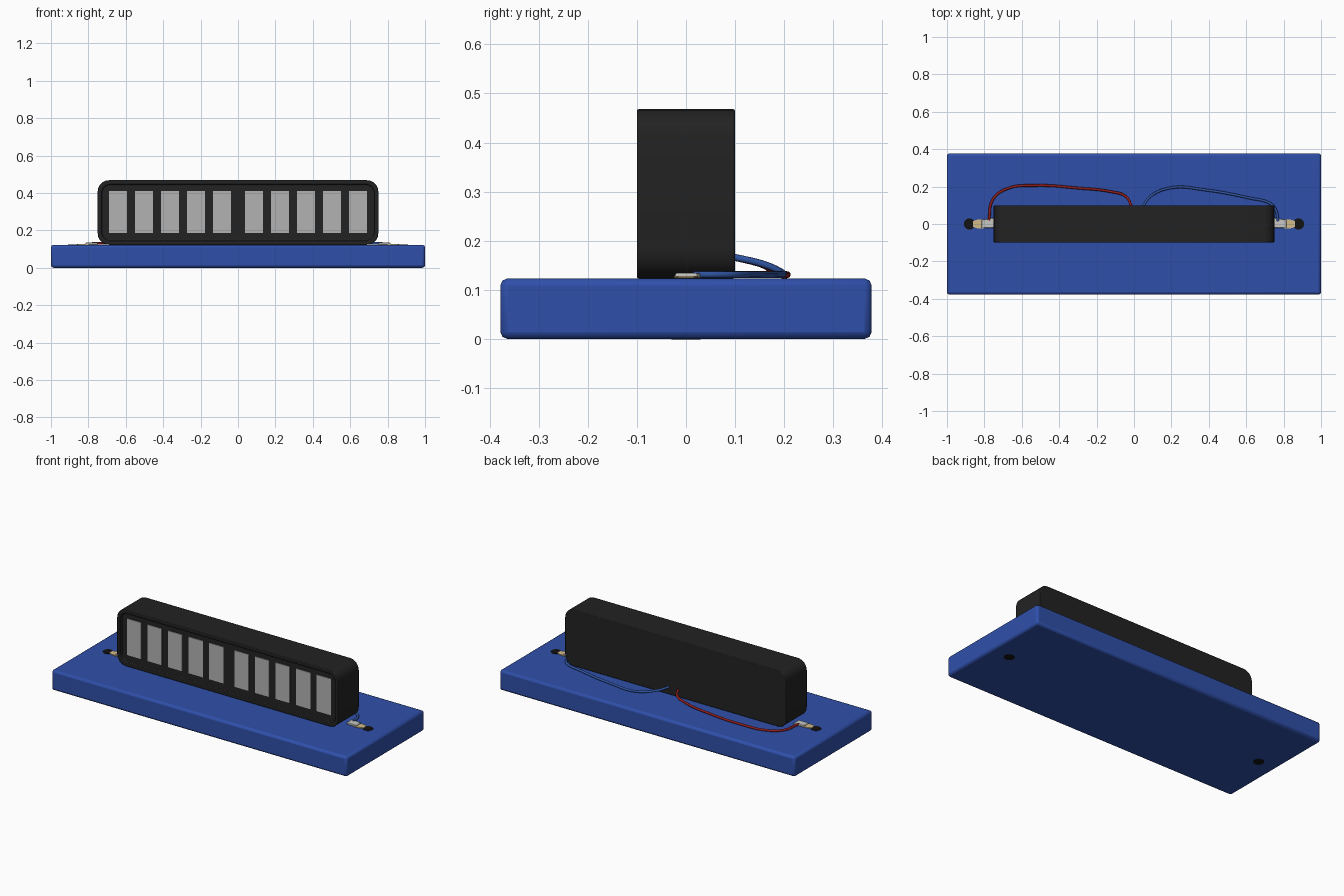
import bpy, bmesh, math
from mathutils import Vector

if "Cube" in bpy.data.objects:
    bpy.data.objects.remove(bpy.data.objects["Cube"])


def material(name, r, g, b):
    m = bpy.data.materials.new(name)
    m.diffuse_color = (r, g, b, 1)
    m.use_nodes = True
    m.node_tree.nodes["Principled BSDF"].inputs["Base Color"].default_value = m.diffuse_color
    return m


BLUE = material("board_blue", 0.028, 0.078, 0.40)
BLACK = material("housing_black", 0.016, 0.016, 0.016)
HOLE = material("hole_black", 0.006, 0.006, 0.006)
GREY = material("pane_grey", 0.45, 0.45, 0.45)
RED = material("wire_red", 0.28, 0.012, 0.012)
WIRE_BLUE = material("wire_blue", 0.03, 0.09, 0.36)
SILVER = material("silver", 0.58, 0.58, 0.55)
TAN = material("tan_metal", 0.65, 0.50, 0.25)


def finish(bm, name, mat, bevel=0, segments=2):
    bmesh.ops.recalc_face_normals(bm, faces=bm.faces)
    me = bpy.data.meshes.new(name)
    bm.to_mesh(me)
    bm.free()
    ob = bpy.data.objects.new(name, me)
    bpy.context.collection.objects.link(ob)
    me.materials.append(mat)
    bpy.ops.object.select_all(action='DESELECT')
    bpy.context.view_layer.objects.active = ob
    ob.select_set(True)
    if bevel:
        mod = ob.modifiers.new("bevel", 'BEVEL')
        mod.width, mod.segments = bevel, segments
        mod.limit_method, mod.angle_limit = 'ANGLE', math.radians(40)
    bpy.ops.object.shade_smooth_by_angle(angle=math.radians(35))
    return ob


def box(name, lo, hi, mat, bevel=0):
    bm = bmesh.new()
    bmesh.ops.create_cube(bm, size=1)
    lo, hi = Vector(lo), Vector(hi)
    for v in bm.verts:
        v.co = (lo + hi) / 2 + v.co * (hi - lo)
    return finish(bm, name, mat, bevel)


def prism(name, points, direction, mat, bevel=0):
    bm = bmesh.new()
    face = bm.faces.new([bm.verts.new(p) for p in points])
    ret = bmesh.ops.extrude_face_region(bm, geom=[face])
    new = [g for g in ret["geom"] if isinstance(g, bmesh.types.BMVert)]
    bmesh.ops.translate(bm, verts=new, vec=direction)
    return finish(bm, name, mat, bevel)


def rounded_rect(x, z0, z1, r, y, n=6):
    pts = []
    for i, (cx, cz) in enumerate([(x - r, z1 - r), (r - x, z1 - r), (r - x, z0 + r), (x - r, z0 + r)]):
        for k in range(n + 1):
            a = math.pi / 2 * (i + k / n)
            pts.append((cx + r * math.cos(a), y, cz + r * math.sin(a)))
    return pts


def wire(name, points, mat, radius=0.007):
    cu = bpy.data.curves.new(name, 'CURVE')
    cu.dimensions = '3D'
    cu.bevel_depth, cu.bevel_resolution, cu.resolution_u = radius, 3, 8
    cu.use_fill_caps = True
    sp = cu.splines.new('BEZIER')
    sp.bezier_points.add(len(points) - 1)
    for bp, p in zip(sp.bezier_points, points):
        bp.co = p
        bp.handle_left_type = bp.handle_right_type = 'AUTO'
    cu.materials.append(mat)
    ob = bpy.data.objects.new(name, cu)
    bpy.context.collection.objects.link(ob)
    bpy.ops.object.select_all(action='DESELECT')
    bpy.context.view_layer.objects.active = ob
    ob.select_set(True)
    bpy.ops.object.convert(target='MESH')
    bpy.ops.object.shade_smooth_by_angle(angle=math.radians(50))


# Base board
box("base_board", (-1, -0.378, 0), (1, 0.378, 0.123), BLUE, 0.014)

# Housing: rounded body with a recessed front
bm = bmesh.new()
front = [bm.verts.new(p) for p in rounded_rect(0.75, 0.123, 0.468, 0.06, -0.1)]
back = [bm.verts.new((v.co.x, 0.1, v.co.z)) for v in front]
inner = [bm.verts.new(p) for p in rounded_rect(0.727, 0.146, 0.445, 0.042, -0.1)]
floor = [bm.verts.new((v.co.x, -0.084, v.co.z)) for v in inner]
for a, b in ((back, front), (front, inner), (inner, floor)):
    for i in range(len(a)):
        j = (i + 1) % len(a)
        bm.faces.new((a[i], a[j], b[j], b[i]))
bm.faces.new(back)
bm.faces.new(floor)
finish(bm, "housing", BLACK, 0.004)

# Ten grey panes, five on each side of the middle
for side in (-1, 1):
    for i in range(5):
        x = side * (0.086 + 0.139 * i)
        box("pane", (x - 0.048, -0.088, 0.187), (x + 0.048, -0.078, 0.41), GREY)

# Mounting holes and terminals at both ends
for s in (-1, 1):
    bm = bmesh.new()
    bmesh.ops.create_cone(bm, cap_ends=True, segments=24, radius1=0.03, radius2=0.03, depth=0.126)
    bmesh.ops.translate(bm, verts=bm.verts, vec=(s * 0.88, 0, 0.0617))
    finish(bm, "mounting_hole", HOLE)
    prism("terminal_tab", [(s * x, y, 0.122) for x, y in
          ((0.86, -0.016), (0.86, 0.016), (0.835, 0.024), (0.80, 0.025), (0.80, -0.025), (0.835, -0.024))],
          (0, 0, 0.006), TAN)
    prism("terminal_crimp", [(s * x, y, 0.122) for x, y in
          ((0.815, -0.022), (0.815, 0.022), (0.75, 0.033), (0.75, -0.02))],
          (0, 0, 0.012), SILVER, 0.003)

# Lead wires from the back of the housing to the terminals
Z = 0.131
wire("red_wire", [(-0.01, 0.09, 0.168), (-0.045, 0.148, 0.154), (-0.12, 0.172, 0.142), (-0.3, 0.192, Z),
                  (-0.52, 0.206, Z), (-0.68, 0.188, Z), (-0.755, 0.13, Z), (-0.776, 0.02, Z)], RED)
wire("blue_wire", [(0.045, 0.09, 0.168), (0.085, 0.145, 0.156), (0.2, 0.194, 0.136), (0.38, 0.182, Z),
                   (0.62, 0.138, Z), (0.73, 0.108, Z), (0.758, 0.075, Z), (0.77, 0.015, Z)], WIRE_BLUE)
